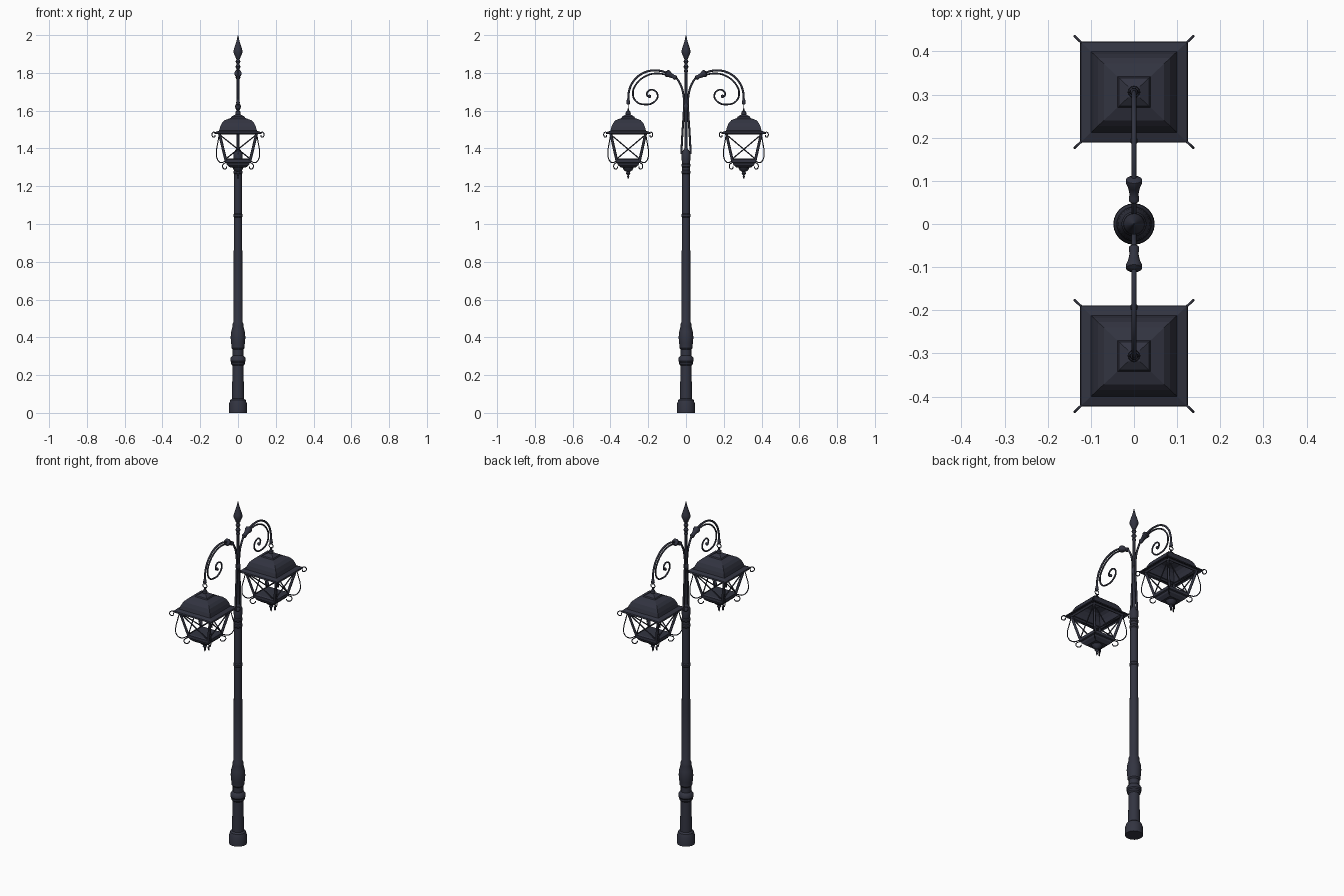
import bpy, bmesh, math
from math import cos, sin, pi, sqrt

if "Cube" in bpy.data.objects:
    bpy.data.objects.remove(bpy.data.objects["Cube"])

iron = bpy.data.materials.new("dark_iron")
iron.diffuse_color = (0.032, 0.034, 0.052, 1)
iron.use_nodes = True
iron.node_tree.nodes["Principled BSDF"].inputs["Base Color"].default_value = iron.diffuse_color


def loft(name, prof, n=24, loc=(0, 0, 0), sy=1.0, caps=True, smooth=True):
    """Stack n-sided rings from (radius, z) pairs; n=4 treats radius as half width."""
    bm = bmesh.new()
    k, off = (sqrt(2), pi / 4) if n == 4 else (1, 0)
    rings = [[bm.verts.new((r * k * cos(2 * pi * i / n + off),
                            r * k * sy * sin(2 * pi * i / n + off), z))
              for i in range(n)] for r, z in prof]
    for a, b in zip(rings, rings[1:]):
        for i in range(n):
            j = (i + 1) % n
            bm.faces.new((a[i], a[j], b[j], b[i]))
    if caps:
        bm.faces.new(rings[0][::-1])
        bm.faces.new(rings[-1])
    bmesh.ops.recalc_face_normals(bm, faces=bm.faces)
    me = bpy.data.meshes.new(name)
    bm.to_mesh(me)
    bm.free()
    ob = bpy.data.objects.new(name, me)
    ob.location = loc
    me.materials.append(iron)
    bpy.context.collection.objects.link(ob)
    if smooth:
        select(ob)
        bpy.ops.object.shade_smooth_by_angle(angle=math.radians(35))
    return ob


def select(ob):
    bpy.ops.object.select_all(action='DESELECT')
    ob.select_set(True)
    bpy.context.view_layer.objects.active = ob


def tubes(name, paths, r, loc=(0, 0, 0), res=6, bevel=2):
    """Sweep a round bar along each smooth path, joined in one mesh."""
    cu = bpy.data.curves.new(name, 'CURVE')
    cu.dimensions = '3D'
    cu.bevel_depth, cu.bevel_resolution, cu.resolution_u = r, bevel, res
    cu.use_fill_caps = True
    for pts in paths:
        sp = cu.splines.new('BEZIER')
        sp.bezier_points.add(len(pts) - 1)
        for bp, p in zip(sp.bezier_points, pts):
            bp.co = p
            bp.handle_left_type = bp.handle_right_type = 'AUTO'
    ob = bpy.data.objects.new(name, cu)
    ob.location = loc
    cu.materials.append(iron)
    bpy.context.collection.objects.link(ob)
    select(ob)
    bpy.ops.object.convert(target='MESH')
    return ob


# Post: base, collars, bulge, tapering shaft
loft("post", [(.048, 0), (.047, .05), (.043, .06), (.041, .068), (.032, .075), (.029, .25),
              (.036, .258), (.036, .268), (.041, .275), (.041, .288), (.035, .297), (.028, .305),
              (.028, .335), (.034, .343), (.034, .355), (.037, .37), (.039, .40), (.036, .43),
              (.028, .46), (.029, .472), (.025, .48), (.023, .80), (.021, 1.035), (.025, 1.04),
              (.025, 1.05), (.021, 1.055), (.020, 1.265), (.024, 1.27), (.024, 1.28),
              (.020, 1.285), (.020, 1.30), (.024, 1.305), (.024, 1.315), (.020, 1.32),
              (.023, 1.34), (.023, 1.375), (.018, 1.385), (.009, 1.40)])

# Upper rod and spear finial
loft("upper_rod", [(.009, 1.38), (.007, 1.60), (.013, 1.61), (.013, 1.63), (.007, 1.64),
                   (.007, 1.80), (.012, 1.81), (.007, 1.82), (.014, 1.833), (.007, 1.847),
                   (.013, 1.86), (.008, 1.872), (.012, 1.88), (.025, 1.91), (.022, 1.925),
                   (.009, 1.965), (.001, 2.0)], 16)

Y = 0.306   # distance of lantern from post
RAT = 0.94  # lantern depth compared with width

for s, side in ((1, "back"), (-1, "front")):
    # Curved arm with inner scroll, in the y-z plane
    arm = [(.025, 1.37), (.019, 1.48), (.011, 1.62), (.013, 1.68), (.03, 1.74), (.06, 1.78),
           (.105, 1.802), (.165, 1.813), (.225, 1.80), (.275, 1.76), (.30, 1.71), (Y, 1.64)]
    scroll = [(.10, 1.79), (.16, 1.797), (.215, 1.782), (.26, 1.745), (.281, 1.695),
              (.265, 1.65), (.22, 1.633), (.17, 1.645), (.15, 1.68), (.175, 1.71),
              (.203, 1.70), (.204, 1.678), (.19, 1.675)]
    tubes(side + "_arm", [[(0, s * y, z) for y, z in arm]], .0055)
    tubes(side + "_scroll", [[(0, s * y, z) for y, z in scroll]], .0045)
    bpy.ops.mesh.primitive_uv_sphere_add(segments=12, ring_count=8, radius=.009,
                                         location=(0, s * .193, 1.676))
    bpy.context.object.name = side + "_scroll_ball"
    bpy.context.object.data.materials.append(iron)

    # Collar where arm and scroll meet
    collar = loft(side + "_arm_collar", [(.007, 0), (.012, .005), (.012, .015), (.010, .02),
                                         (.014, .04), (.019, .05), (.019, .06), (.008, .066)],
                  12, (0, s * .05, 1.771))
    collar.rotation_euler.x = -s * 1.08

    # Arm tip, hanging link and lantern top knob
    o = (0, s * Y, 0)
    loft(side + "_arm_tip", [(.005, 1.665), (.008, 1.655), (.010, 1.64), (.006, 1.632)], 12, o)
    bpy.ops.mesh.primitive_torus_add(major_segments=20, minor_segments=6, major_radius=.013,
                                     minor_radius=.0025, location=(0, s * Y, 1.622),
                                     rotation=(pi / 2, 0, 0))
    bpy.context.object.name = side + "_hanging_link"
    bpy.context.object.data.materials.append(iron)
    loft(side + "_lantern_knob", [(.016, 1.565), (.010, 1.575), (.014, 1.585), (.012, 1.595),
                                  (.005, 1.60), (.005, 1.612)], 12, o)

    # Stepped square roof shell with flat eave
    roof = loft(side + "_lantern_roof", [(.125, 1.478), (.123, 1.486), (.100, 1.494),
                                         (.094, 1.515), (.084, 1.536), (.070, 1.550),
                                         (.038, 1.561), (.035, 1.568), (.014, 1.580),
                                         (.002, 1.582)], 4, o, RAT, False, False)
    m = roof.modifiers.new("shell", 'SOLIDIFY')
    m.thickness, m.offset = .004, -1

    # Square floor and tapered underside, then drop finial
    loft(side + "_lantern_floor", [(.040, 1.298), (.058, 1.312), (.062, 1.322), (.070, 1.325),
                                   (.070, 1.342), (.062, 1.346)], 4, o, RAT, True, False)
    loft(side + "_drop_finial", [(.001, 1.238), (.006, 1.25), (.004, 1.258), (.012, 1.268),
                                 (.008, 1.276), (.022, 1.284), (.030, 1.30)], 12, o)

    # Lantern frame: corner bars, top rails and crossed braces
    def P(x, y, z):
        return (x, y * RAT, z)
    cs = [(1, 1), (-1, 1), (-1, -1), (1, -1)]
    T, B = .100, .064
    corner, rails, cross = [], [], []
    for i, (a, b) in enumerate(cs):
        c, d = cs[(i + 1) % 4]
        corner.append([P(a * T, b * T, 1.485), P(a * B, b * B, 1.335)])
        rails.append([P(a * T, b * T, 1.48), P(c * T, d * T, 1.48)])
        cross.append([P(a * T, b * T, 1.475), P(c * B, d * B, 1.345)])
        cross.append([P(c * T, d * T, 1.475), P(a * B, b * B, 1.345)])
    tubes(side + "_corner_bars", corner, .0075, o, 1, 1)
    tubes(side + "_top_rails", rails, .007, o, 1, 1)
    tubes(side + "_cross_braces", cross, .0035, o, 1, 1)

    # Wire ornaments on the four diagonals: eave curls and bowed side wires
    curl = [(.118, 1.482), (.130, 1.486), (.138, 1.474), (.131, 1.460), (.122, 1.464),
            (.123, 1.472)]
    wire = [(.099, 1.475), (.107, 1.43), (.114, 1.385), (.110, 1.345), (.092, 1.325),
            (.068, 1.332)]
    foot = [(.066, 1.325), (.081, 1.312), (.078, 1.295), (.064, 1.293), (.060, 1.304)]
    tubes(side + "_wire_scrolls", [[P(a * h, b * h, z) for h, z in path]
                                   for a, b in cs for path in (curl, wire, foot)],
          .0028, o, 5, 1)
